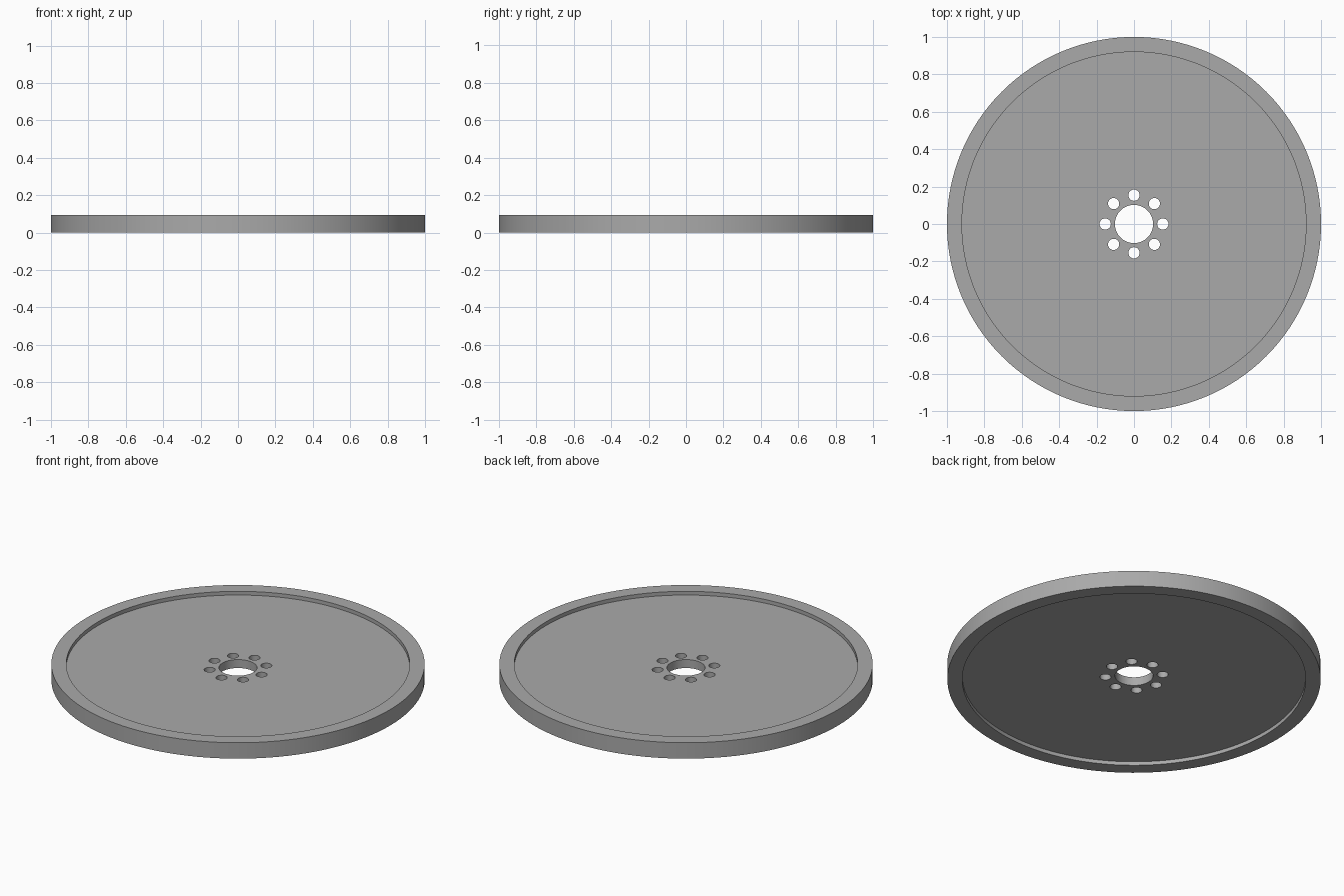
import bpy, bmesh, math
from mathutils import Matrix, Vector

if "Cube" in bpy.data.objects:
    bpy.data.objects.remove(bpy.data.objects["Cube"])

HEIGHT, RECESS = 0.094, 0.022
RIM_R, WEB_R, BORE_R = 1.0, 0.92, 0.102
BOLT_R, BOLT_CIRCLE, BOLTS = 0.03, 0.154, 8

grey = bpy.data.materials.new("grey metal")
grey.diffuse_color = (0.40, 0.40, 0.40, 1)
grey.use_nodes = True
grey.node_tree.nodes["Principled BSDF"].inputs["Base Color"].default_value = grey.diffuse_color


def make_object(name, bm):
    bmesh.ops.recalc_face_normals(bm, faces=bm.faces)
    mesh = bpy.data.meshes.new(name)
    bm.to_mesh(mesh)
    bm.free()
    mesh.materials.append(grey)
    obj = bpy.data.objects.new(name, mesh)
    bpy.context.collection.objects.link(obj)
    return obj


# Disc: closed cross-section with a raised rim on both sides, spun around z
low, high = RECESS, HEIGHT - RECESS
profile = [(BORE_R, low), (WEB_R, low), (WEB_R, 0), (RIM_R, 0),
           (RIM_R, HEIGHT), (WEB_R, HEIGHT), (WEB_R, high), (BORE_R, high)]
bm = bmesh.new()
verts = [bm.verts.new((r, 0, z)) for r, z in profile]
edges = [bm.edges.new((verts[i - 1], verts[i])) for i in range(len(verts))]
bmesh.ops.spin(bm, geom=verts + edges, cent=(0, 0, 0), axis=(0, 0, 1),
               angle=math.tau, steps=128, use_merge=True)
bmesh.ops.remove_doubles(bm, verts=bm.verts, dist=1e-5)
disc = make_object("flanged_disc", bm)

# Ring of bolt holes
bm = bmesh.new()
for i in range(BOLTS):
    a = math.tau * i / BOLTS
    centre = Vector((BOLT_CIRCLE * math.cos(a), BOLT_CIRCLE * math.sin(a), HEIGHT / 2))
    bmesh.ops.create_cone(bm, cap_ends=True, segments=32, radius1=BOLT_R, radius2=BOLT_R,
                          depth=0.2, matrix=Matrix.Translation(centre))
cutter = make_object("bolt_hole_cutter", bm)

mod = disc.modifiers.new("bolt holes", 'BOOLEAN')
mod.operation, mod.solver, mod.object = 'DIFFERENCE', 'EXACT', cutter
bpy.context.view_layer.objects.active = disc
disc.select_set(True)
bpy.ops.object.modifier_apply(modifier=mod.name)
bpy.data.objects.remove(cutter)

# Smooth round walls, sharp edges
bpy.ops.object.shade_smooth_by_angle(angle=math.radians(30))
